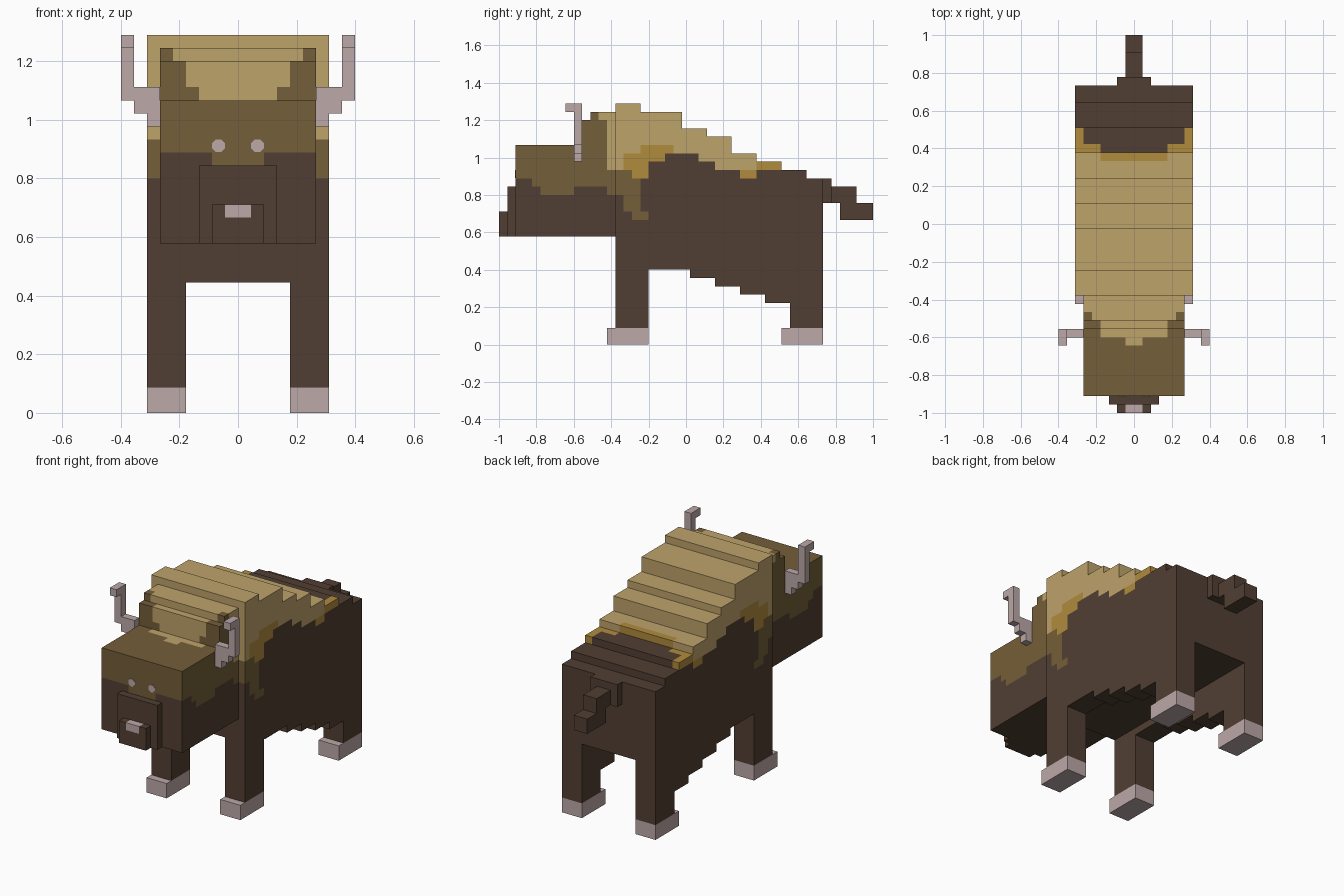
import bpy, bmesh, math
from mathutils import Matrix, Vector

if "Cube" in bpy.data.objects:
    bpy.data.objects.remove(bpy.data.objects["Cube"], do_unlink=True)

U = 2 / 45                      # one block; parts are laid out in blocks, nose at y=0
TAN, OCHRE, OLIVE, DARK, PINK = range(5)
COLOURS = [("tan_mane", "BEA36B"), ("ochre_fur", "B08B3C"), ("olive_fur", "745E38"),
           ("dark_brown_fur", "513F33"), ("pale_horn", "BCA8A8")]


def linear(h):
    c = [int(h[i:i + 2], 16) / 255 for i in (0, 2, 4)]
    return [v / 12.92 if v <= 0.04045 else ((v + 0.055) / 1.055) ** 2.4 for v in c] + [1]


MATS = []
for name, code in COLOURS:
    m = bpy.data.materials.new(name)
    m.use_nodes = True
    m.diffuse_color = linear(code)
    bsdf = next(n for n in m.node_tree.nodes if n.type == 'BSDF_PRINCIPLED')
    bsdf.inputs["Base Color"].default_value = linear(code)
    bsdf.inputs["Roughness"].default_value = 0.9
    MATS.append(m)


def to_object(bm, name, colour=DARK):
    """Turn a block-space bmesh into a scaled object."""
    bmesh.ops.recalc_face_normals(bm, faces=bm.faces)
    bm.transform(Matrix.Scale(U, 4) @ Matrix.Translation((0, -22.5, 0)))
    me = bpy.data.meshes.new(name)
    for f in bm.faces:
        f.material_index = colour
    bm.to_mesh(me)
    bm.free()
    for m in MATS:
        me.materials.append(m)
    ob = bpy.data.objects.new(name, me)
    bpy.context.collection.objects.link(ob)
    return ob


def add_box(bm, x0, x1, y0, y1, z0, z1):
    size, mid = (x1 - x0, y1 - y0, z1 - z0), ((x0 + x1) / 2, (y0 + y1) / 2, (z0 + z1) / 2)
    bmesh.ops.create_cube(bm, size=1, matrix=Matrix.Translation(mid) @ Matrix.Diagonal((*size, 1)))


def box(name, *dims, colour=DARK):
    bm = bmesh.new()
    add_box(bm, *dims)
    return to_object(bm, name, colour)


def add_prism(bm, points, offset):
    """Extrude a flat outline along offset."""
    face = bm.faces.new([bm.verts.new(p) for p in points])
    ext = bmesh.ops.extrude_face_region(bm, geom=[face], use_keep_orig=True)
    moved = [v for v in ext["geom"] if isinstance(v, bmesh.types.BMVert)]
    bmesh.ops.translate(bm, verts=moved, vec=offset)


def paint(ob, rule):
    """Cut a part along the block grid, colour each cell by rule, merge equal neighbours."""
    bm = bmesh.new()
    bm.from_mesh(ob.data)
    bm.transform(Matrix.Translation((0, 22.5, 0)) @ Matrix.Scale(1 / U, 4))
    for axis in range(3):
        vals = [v.co[axis] for v in bm.verts]
        normal = Vector([float(axis == a) for a in range(3)])
        for i in range(round(min(vals)) + 1, round(max(vals))):
            bmesh.ops.bisect_plane(bm, geom=bm.verts[:] + bm.edges[:] + bm.faces[:],
                                   dist=1e-4, plane_co=normal * i, plane_no=normal)
    bm.normal_update()
    for f in bm.faces:
        p = f.calc_center_median() - f.normal * 0.5    # centre of the cell behind the face
        f.material_index = rule(abs(p.x), math.floor(p.y + 1e-3), p.z, f.normal)
    bmesh.ops.dissolve_limit(bm, angle_limit=0.01, verts=bm.verts[:], edges=bm.edges[:],
                             delimit={'MATERIAL'})
    bm.transform(Matrix.Scale(U, 4) @ Matrix.Translation((0, -22.5, 0)))
    bm.to_mesh(ob.data)
    bm.free()


# Body and legs: stepped side outline, with the space between the legs cut out
TOP = [(14, 29), (17, 28), (22, 26), (25, 25), (28, 23), (31, 22), (34, 21), (37, 20), (39, 0)]
BELLY = [(39, 2), (35, 5), (32, 6), (29, 7), (26, 8), (23, 9), (18, 2)]
outline = [(14, 2)]
for (y, z), (y2, _) in zip(TOP, TOP[1:]):
    outline += [(y, z), (y2, z)]
for (y, z), (y2, z2) in zip(BELLY, BELLY[1:]):
    outline += [(y, z), (y2, z) if y == 39 else (y, z)]
    outline += [(y2, z2)]
outline = [(14, 2)]
for (y, z), (y2, _) in zip(TOP, TOP[1:]):
    outline += [(y, z), (y2, z)]
under = [(39, 2), (35, 5), (32, 6), (29, 7), (26, 8), (23, 9), (18, 2), (14, 2)]
for (y, z), (y2, _) in zip(under[:-1], under[1:]):
    outline += [(y, z), (y2, z)]
outline = outline[:-1]          # the last point closes on the first

bm = bmesh.new()
add_prism(bm, [(-7, y, z) for y, z in outline], (14, 0, 0))
body = to_object(bm, "body_and_legs")
cutter = box("belly_cutter", -4, 4, 10, 44, -2, 10)
cutter.hide_render = True
mod = body.modifiers.new("leg_gap", 'BOOLEAN')
mod.operation, mod.solver, mod.object = 'DIFFERENCE', 'EXACT', cutter
bpy.context.view_layer.objects.active = body
bpy.ops.object.modifier_apply(modifier=mod.name)
bpy.data.objects.remove(cutter, do_unlink=True)

# Flank colours: column count, then (height limit, colour) from the ground up
FLANK = [(1, [(18, DARK), (21, OLIVE), (99, TAN)]),
         (1, [(16, DARK), (21, OLIVE), (23, OCHRE), (99, TAN)]),
         (1, [(15, DARK), (20, OLIVE), (23, OCHRE), (99, TAN)]),
         (1, [(15, DARK), (16, OLIVE), (20, DARK), (24, OCHRE), (99, TAN)]),
         (2, [(22, DARK), (24, OCHRE), (99, TAN)]),
         (1, [(23, DARK), (24, OCHRE), (99, TAN)]),
         (3, [(23, DARK), (99, TAN)]),
         (2, [(22, DARK), (99, TAN)]),
         (3, [(21, DARK), (99, TAN)]),
         (2, [(20, DARK), (21, OCHRE), (99, TAN)]),
         (3, [(21, DARK), (99, OCHRE)]),
         (6, [(99, DARK)])]
COLUMNS = [bands for n, bands in FLANK for _ in range(n)]


def body_rule(x, y, z, n):
    if n.z > 0.5 or (n.y > 0.5 and z > 20):            # back of the animal
        if y < 30:
            return TAN
        if y == 30:
            return OCHRE if x < 4 else TAN
        dark_half = 4 if y == 31 else 6 if y < 34 else 9
        return DARK if x < dark_half else OCHRE
    bands = COLUMNS[min(max(y - 14, 0), 24)]
    return next(c for top, c in bands if z < top)


paint(body, body_rule)

# Head with a stepped crown
bm = bmesh.new()
crown = [(2, 13), (14, 13), (14, 28), (11, 28), (11, 27), (10, 27), (10, 24), (2, 24)]
add_prism(bm, [(-6, y, z) for y, z in crown], (12, 0, 0))
head = to_object(bm, "head")
JAW = {2: 20, 3: 20, 4: 19, 9: 19, 10: 19, 11: 19, 12: 19}   # top of the dark jaw
FORELOCK = {8: 1, 9: 4, 10: 4, 11: 5, 12: 6, 13: 6}          # half width of the tan forelock


def head_rule(x, y, z, n):
    if abs(n.x) > 0.5:
        if (y == 13 and z > 21) or (y == 12 and z > 27):
            return TAN
        return OLIVE if z > JAW.get(y, 18) else DARK
    if n.z < -0.5:
        return DARK
    if n.y < -0.5 and y == 2:                          # face
        return OLIVE if z > (19 if x < 2 else 20) else DARK
    half = 3 if n.y < -0.5 and z < 25 else FORELOCK.get(y, 0)
    return TAN if x < half else OLIVE


paint(head, head_rule)

# Muzzle and nose
box("muzzle", -3, 3, 1, 2, 13, 19)
nose = box("nose", -2, 2, 0, 1, 13, 16)
paint(nose, lambda x, y, z, n: PINK if x < 1 and z > 15 else DARK)

# Tail
box("tail_base", -2, 2, 39, 40, 17, 20)
box("tail_middle", -1, 1, 40, 43, 17, 19)
box("tail_tip", -1, 1, 41, 45, 15, 17)

# Paired parts: hooves, horns, eyes
HORN = [(6, 22), (7, 22), (7, 23), (8, 23), (8, 24), (9, 24), (9, 29), (8, 29), (8, 25), (6, 25)]
for side, s in (("left", 1), ("right", -1)):
    x0, x1 = sorted((4 * s, 7 * s))
    box("front_hoof_" + side, x0, x1, 13, 18, 0, 2, colour=PINK)
    box("rear_hoof_" + side, x0, x1, 34, 39, 0, 2, colour=PINK)

    bm = bmesh.new()
    add_prism(bm, [(s * x, 9, z) for x, z in HORN], (0, 1, 0))
    x0, x1 = sorted((8 * s, 9 * s))
    add_box(bm, x0, x1, 8, 9, 28, 29)
    to_object(bm, "horn_" + side, PINK)

    bm = bmesh.new()
    ring = [math.pi / 8 + i * math.pi / 4 for i in range(8)]
    add_prism(bm, [(1.5 * s + 0.53 * math.cos(a), 1.93, 20.5 + 0.53 * math.sin(a)) for a in ring],
              (0, 0.1, 0))
    to_object(bm, "eye_" + side, PINK)
